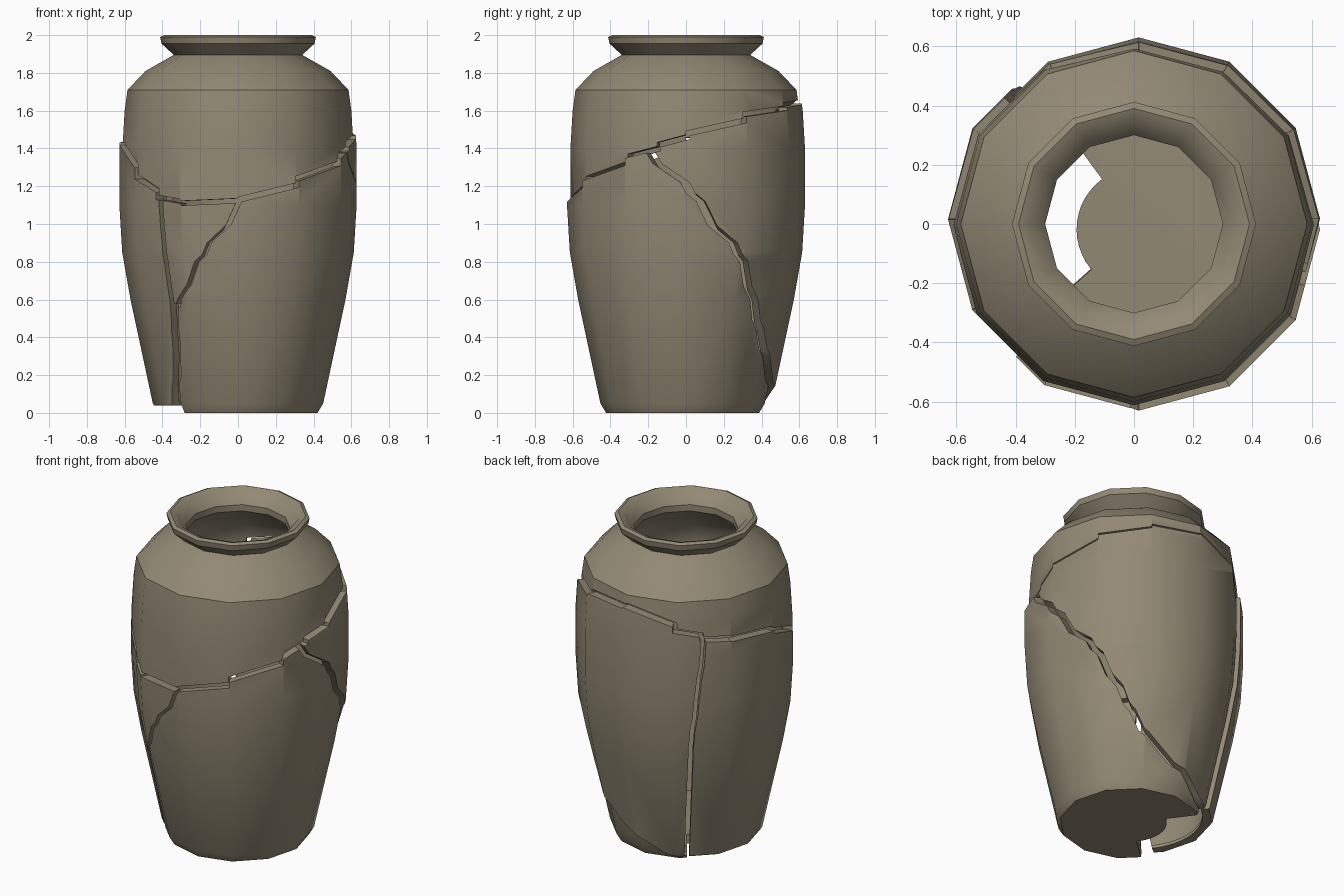
import bpy, bmesh, math

if "Cube" in bpy.data.objects:
    bpy.data.objects.remove(bpy.data.objects["Cube"])

clay = bpy.data.materials.new("grey_brown_clay")
clay.diffuse_color = (0.29, 0.25, 0.175, 1)
clay.use_nodes = True
clay.node_tree.nodes["Principled BSDF"].inputs["Base Color"].default_value = clay.diffuse_color


def make(name, verts, faces):
    me = bpy.data.meshes.new(name)
    bm = bmesh.new()
    vs = [bm.verts.new(v) for v in verts]
    for f in faces:
        bm.faces.new([vs[i] for i in f])
    bmesh.ops.remove_doubles(bm, verts=bm.verts, dist=1e-5)
    bmesh.ops.recalc_face_normals(bm, faces=bm.faces)
    bm.to_mesh(me)
    bm.free()
    ob = bpy.data.objects.new(name, me)
    bpy.context.scene.collection.objects.link(ob)
    return ob


def whole_vase(name):
    # closed 12-sided wall, outside from foot to lip, then inside back down
    prof = [(.405, 0), (.435, .05), (.553, .6), (.597, .85), (.612, 1.1), (.612, 1.4),
            (.60, 1.6), (.585, 1.71), (.49, 1.81), (.34, 1.895), (.405, 1.955),
            (.412, 1.99), (.39, 2.0), (.35, 1.985), (.30, 1.92), (.30, 1.88), (.44, 1.77),
            (.53, 1.68), (.548, 1.58), (.555, 1.4), (.555, 1.1), (.542, .85), (.50, .6),
            (.39, .06)]
    N = 12
    verts = [(r * math.cos(math.tau * k / N), r * math.sin(math.tau * k / N), z)
             for r, z in prof for k in range(N)]
    faces = [(i * N + k, i * N + (k + 1) % N, (i + 1) * N + (k + 1) % N, (i + 1) * N + k)
             for i in range(len(prof) - 1) for k in range(N)]
    last = (len(prof) - 1) * N
    faces += [tuple(range(N)), tuple(range(last, last + N))]
    return make(name, verts, faces)


def cutter(grid, r0, r1=0.9, closed=False):
    # grid of (angle, z) points pushed out from radius r0 to r1
    m, n = len(grid), len(grid[0])
    verts = []
    for r in (r0, r1):
        for row in grid:
            for a, z in row:
                verts.append((r * math.cos(math.radians(a)), r * math.sin(math.radians(a)), z))
    idx = lambda s, i, j: s * m * n + i * n + j
    faces = []

    def quad(a, b, c, d):
        faces.extend([(a, b, c), (a, c, d)])
    for i in range(m - 1):
        for j in range(n - 1):
            for s in (0, 1):
                quad(idx(s, i, j), idx(s, i, j + 1), idx(s, i + 1, j + 1), idx(s, i + 1, j))
    for j in range(n - 1):
        for i in (0, m - 1):
            quad(idx(0, i, j), idx(0, i, j + 1), idx(1, i, j + 1), idx(1, i, j))
    if not closed:
        for i in range(m - 1):
            for j in (0, n - 1):
                quad(idx(0, i, j), idx(0, i + 1, j), idx(1, i + 1, j), idx(1, i, j))
    ob = make("cutter", verts, faces)
    ob.hide_render = True
    return ob


def lerp(pts, z):
    if z <= pts[0][0]:
        return pts[0][1]
    for (a, u), (b, v) in zip(pts, pts[1:]):
        if z <= b:
            return u + (v - u) * (z - a) / (b - a)
    return pts[-1][1]


# crack lines: (height, angle)
left_front = [(.03, 217), (.3, 226), (.6, 230), (1.15, 227)]
chip_right = [(.58, 231.5), (.8, 246), (1.12, 269), (1.2, 280)]
right_back = [(.03, 122), (.14, 91), (.28, 63), (.45, 51), (.86, 29), (1.22, 0), (1.45, -22)]
left_back = [(.03, 127), (.85, 129), (1.47, 136)]
# ring crack under the shoulder: (angle, height)
ring = [(0, 1.48), (30, 1.58), (60, 1.63), (90, 1.65), (120, 1.54), (135, 1.48), (150, 1.47),
        (180, 1.43), (210, 1.25), (225, 1.14), (240, 1.11), (270, 1.13), (300, 1.24),
        (330, 1.36), (345, 1.42), (360, 1.48)]


def wedge(c1, c2, z0, r0, grow=0.0, n=12):
    zs = [z0] + [z for z in (.14, .3, .45, .6, .8, .9, 1.12, 1.22, 1.45, 1.8) if z > z0 + .01]
    grid = []
    for z in zs:
        a, b = lerp(c1, z) - grow, lerp(c2, z) + grow
        grid.append([(a + (b - a) * k / n, z) for k in range(n + 1)])
    return cutter(grid, r0)


def shoulder(dz):
    return cutter([[(a, z + dz) for a, z in ring], [(a, 2.4) for a, z in ring]],
                  0.002, closed=True)


def shard(name, ops, offset):
    ob = whole_vase(name)
    for op, cut in ops:
        mod = ob.modifiers.new("cut", 'BOOLEAN')
        mod.operation, mod.object, mod.solver = op, cut, 'EXACT'
    bpy.context.view_layer.update()
    dg = bpy.context.evaluated_depsgraph_get()
    me = bpy.data.meshes.new_from_object(ob.evaluated_get(dg))
    ob.modifiers.clear()
    ob.data = me
    for _, cut in ops:
        bpy.data.objects.remove(cut)
    for v in me.vertices:
        v.co.x += offset[0]
        v.co.y += offset[1]
    me.materials.clear()
    me.materials.append(clay)
    bpy.ops.object.select_all(action='DESELECT')
    ob.select_set(True)
    bpy.context.view_layer.objects.active = ob
    bpy.ops.object.shade_smooth_by_angle(angle=math.radians(35))


I, D = 'INTERSECT', 'DIFFERENCE'
# neck and shoulder
shard("neck_shard", [(I, shoulder(.012))], (0, 0))
# left wall
shard("left_shard", [(I, wedge(left_back, left_front, .04, .37)), (D, shoulder(-.012))],
      (-.016, .016))
# back wall
shard("back_shard", [(I, wedge(right_back, left_back, .03, .37)), (D, shoulder(-.012))],
      (.016, .018))
# small front chip
shard("front_chip", [(I, wedge(left_front, chip_right, .58, .37)), (D, shoulder(-.012))],
      (.004, -.014))
# front wall with the foot, what is left over
shard("front_shard", [(D, shoulder(-.012)),
                      (D, wedge(left_back, left_front, -.1, .21, 1)),
                      (D, wedge(right_back, left_back, .02, .36, 1)),
                      (D, wedge(left_front, chip_right, .56, .36, 1.2))], (.016, -.018))
